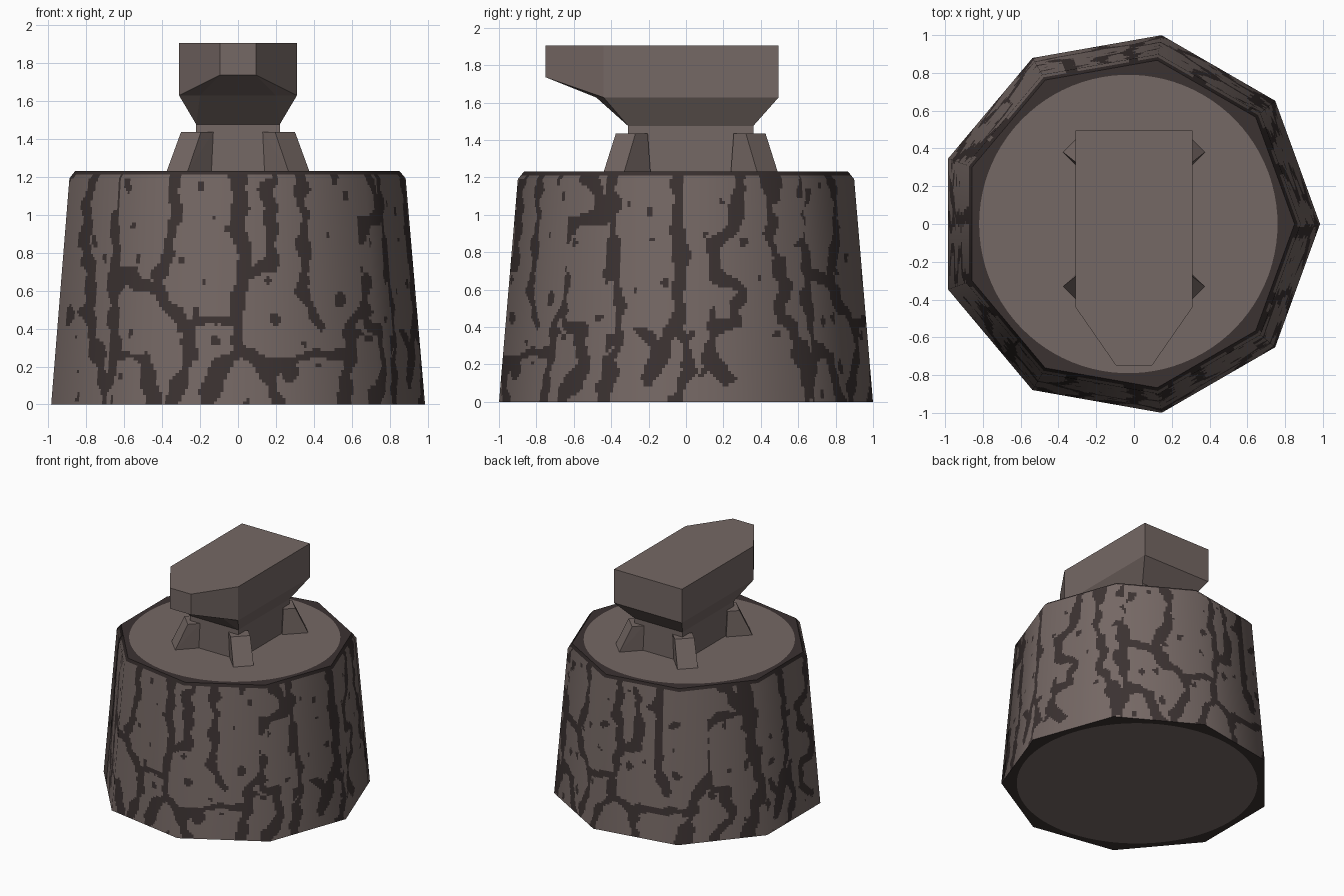
import bpy, bmesh, math
from mathutils import Vector, noise

if "Cube" in bpy.data.objects:
    bpy.data.objects.remove(bpy.data.objects["Cube"])

def material(name, rgb):
    m = bpy.data.materials.new(name)
    m.diffuse_color = (*rgb, 1)
    m.use_nodes = True
    m.node_tree.nodes["Principled BSDF"].inputs["Base Color"].default_value = m.diffuse_color
    return m

LIGHT = material("warm grey brown", (0.178, 0.138, 0.128))
DARK = material("dark bark brown", (0.044, 0.032, 0.031))

def make_object(name, bm):
    me = bpy.data.meshes.new(name)
    bm.to_mesh(me)
    bm.free()
    me.materials.append(LIGHT)
    me.materials.append(DARK)
    ob = bpy.data.objects.new(name, me)
    bpy.context.collection.objects.link(ob)
    return ob

# ---------- Stump: nine-sided tapered trunk ----------
SIDES, COLS, ROWS, CX = 9, 40, 72, -0.03
N = SIDES * COLS

def rim(k, r):
    """Point k on the perimeter of the nine-sided outline of radius r."""
    i, f = divmod(k % N, COLS)
    a, b = (Vector((math.cos(t), math.sin(t))) * r
            for t in (2 * math.pi * i / SIDES, 2 * math.pi * (i + 1) / SIDES))
    return a.lerp(b, f / COLS)

# bark crack lines as (across, height) for the front and right quarters
FRONT = [
    [(-.66, 1.23), (-.66, .87), (-.63, .66), (-.66, .45), (-.68, .2), (-.74, 0)],
    [(-.34, 1.23), (-.33, 1), (-.36, .87), (-.42, .7), (-.4, .55), (-.27, .42),
     (-.24, .28), (-.31, .13), (-.36, 0)],
    [(.01, 1.23), (0, .92), (.04, .7), (0, .52), (-.02, .38), (.01, .29), (.14, .21), (.2, 0)],
    [(-.02, .44), (-.25, .42)], [(.01, .29), (-.12, .16), (-.17, 0)],
    [(.04, .68), (.17, .74), (.19, .9), (.15, 1.15)], [(.17, .21), (.58, .28)],
    [(.32, 1.23), (.35, .87), (.34, .6), (.43, .4)],
    [(.71, 1.23), (.69, .92), (.77, .76), (.69, .55), (.61, .4), (.59, .18), (.56, 0)],
    [(-.66, .3), (-.5, .25), (-.45, 0)], [(-.4, .6), (-.6, .68)],
]
RIGHT = [
    [(-.52, 1.23), (-.43, 1), (-.62, .95), (-.7, .82), (-.75, .4)],
    [(-.4, 1.23), (-.39, .92), (-.38, .65), (-.35, .39), (-.41, .15), (-.46, 0)],
    [(-.05, 1.23), (-.03, .92), (-.03, .55), (-.05, .42), (.02, .18), (-.07, 0)],
    [(.29, 1.23), (.26, .92), (.14, .87), (.16, .68), (.29, .6), (.26, .42),
     (.14, .41), (.13, .23), (.23, .12)],
    [(.46, 1.23), (.44, .92), (.53, .63), (.5, .5), (.58, .34), (.64, .18), (.69, 0)],
    [(.65, 1.23), (.66, .87), (.65, .55), (.7, .4)],
    [(-.68, .8), (-.67, .44), (-.56, .39), (-.54, .18), (-.67, 0)],
    [(-.25, .39), (-.17, .28), (-.2, .1), (-.06, .42)],
]

def segments(lines):
    return [(a, b) for ln in lines for a, b in zip(ln, ln[1:])]

FRONT_SEG, RIGHT_SEG = segments(FRONT), segments(RIGHT)

def seg_dist(u, z, seg):
    (ax, ay), (bx, by) = seg
    dx, dy = bx - ax, by - ay
    t = max(0, min(1, ((u - ax) * dx + (z - ay) * dy) / (dx * dx + dy * dy)))
    return math.hypot(u - ax - t * dx, z - ay - t * dy)

def is_crack(c):
    if c.z > 1.212:
        return True
    if abs(c.x) < abs(c.y):
        u, segs = (c.x if c.y < 0 else -c.x), FRONT_SEG
    else:
        u, segs = (c.y if c.x > 0 else -c.y), RIGHT_SEG
    u += 0.035 * noise.noise(c * 11)
    z = c.z + 0.04 * noise.noise(c * 9 + Vector((7, 3, 5)))
    width = 0.034 + 0.022 * noise.noise(c * 8 + Vector((1, 9, 4)))
    if min(seg_dist(u, z, s) for s in segs) < width:
        return True
    return noise.noise(Vector((c.x * 13, c.y * 13, c.z * 10))) > 0.5

# bark wall with the small bevel at its top
levels = [(1.015 - 0.102 * j / ROWS, 1.19 * j / ROWS) for j in range(ROWS + 1)]
levels += [(0.897, 1.21), (0.88, 1.23)]
bm = bmesh.new()
rings = []
for r, z in levels:
    rings.append([bm.verts.new((p.x + CX, p.y, z)) for p in (rim(k, r) for k in range(N))])
for lo, hi in zip(rings, rings[1:]):
    for k in range(N):
        n = (k + 1) % N
        f = bm.faces.new((lo[k], lo[n], hi[n], hi[k]))
        f.smooth = True
        f.material_index = int(is_crack(f.calc_center_median()))
bark = make_object("stump_bark", bm)
# rounded shading around the trunk
bark.data.normals_split_custom_set_from_vertices(
    [Vector((v.co.x - CX, v.co.y, 0.09)).normalized() for v in bark.data.vertices])

# cut faces: light wood disc inside a dark rim
def stump_cap(name, r_out, r_disc, z, up):
    bm = bmesh.new()
    outer, inner = [], []
    for k in range(0, N, 4):
        p = rim(k, r_out)
        q = p.normalized() * r_disc
        outer.append(bm.verts.new((p.x + CX, p.y, z)))
        inner.append(bm.verts.new((q.x + CX, q.y, z)))
    bm.faces.new(inner)
    m = len(outer)
    for k in range(m):
        n = (k + 1) % m
        bm.faces.new((outer[k], outer[n], inner[n], inner[k])).material_index = 1
    if not up:
        bmesh.ops.reverse_faces(bm, faces=bm.faces[:])
    make_object(name, bm)

stump_cap("stump_top", 0.88, 0.79, 1.23, True)
stump_cap("stump_base", 1.015, 0.90, 0.0, False)

# ---------- Anvil: convex blocks ----------
def hull(name, pts, mirror=True):
    bm = bmesh.new()
    for x, y, z in pts:
        bm.verts.new((x, y, z))
        if mirror:
            bm.verts.new((-x, y, z))
    bmesh.ops.convex_hull(bm, input=bm.verts[:])
    bmesh.ops.dissolve_limit(bm, angle_limit=0.01, verts=bm.verts[:], edges=bm.edges[:])
    bmesh.ops.recalc_face_normals(bm, faces=bm.faces[:])
    return make_object(name, bm)

TOP, LOW, WAIST = 1.905, 1.627, 1.475
under = [(.31, .495, LOW), (.31, -.44, LOW), (.2, -.48, LOW)]
waist = [(.22, .36, WAIST), (.22, -.31, WAIST)]
# head with tapered horn
hull("anvil_head", [(.31, .495, TOP), (.31, -.44, TOP), (.095, -.75, TOP),
                    (.095, -.75, 1.735)] + under)
# sloping shoulder and straight waist
hull("anvil_shoulder", under + waist)
hull("anvil_waist", waist + [(x, y, 1.23) for x, y, z in waist])

# four splayed diagonal feet
MID = 0.025
foot = [(.375, .355, 1.23), (.265, .465, 1.23), (.30, .295, 1.435), (.195, .40, 1.435),
        (.235, .215, 1.23), (.13, .325, 1.23), (.235, .23, 1.435), (.13, .335, 1.435)]
for sx, side in ((-1, "left"), (1, "right")):
    for sy, end in ((-1, "front"), (1, "back")):
        hull(f"anvil_foot_{end}_{side}",
             [(sx * x, MID + sy * y, z) for x, y, z in foot], mirror=False)
